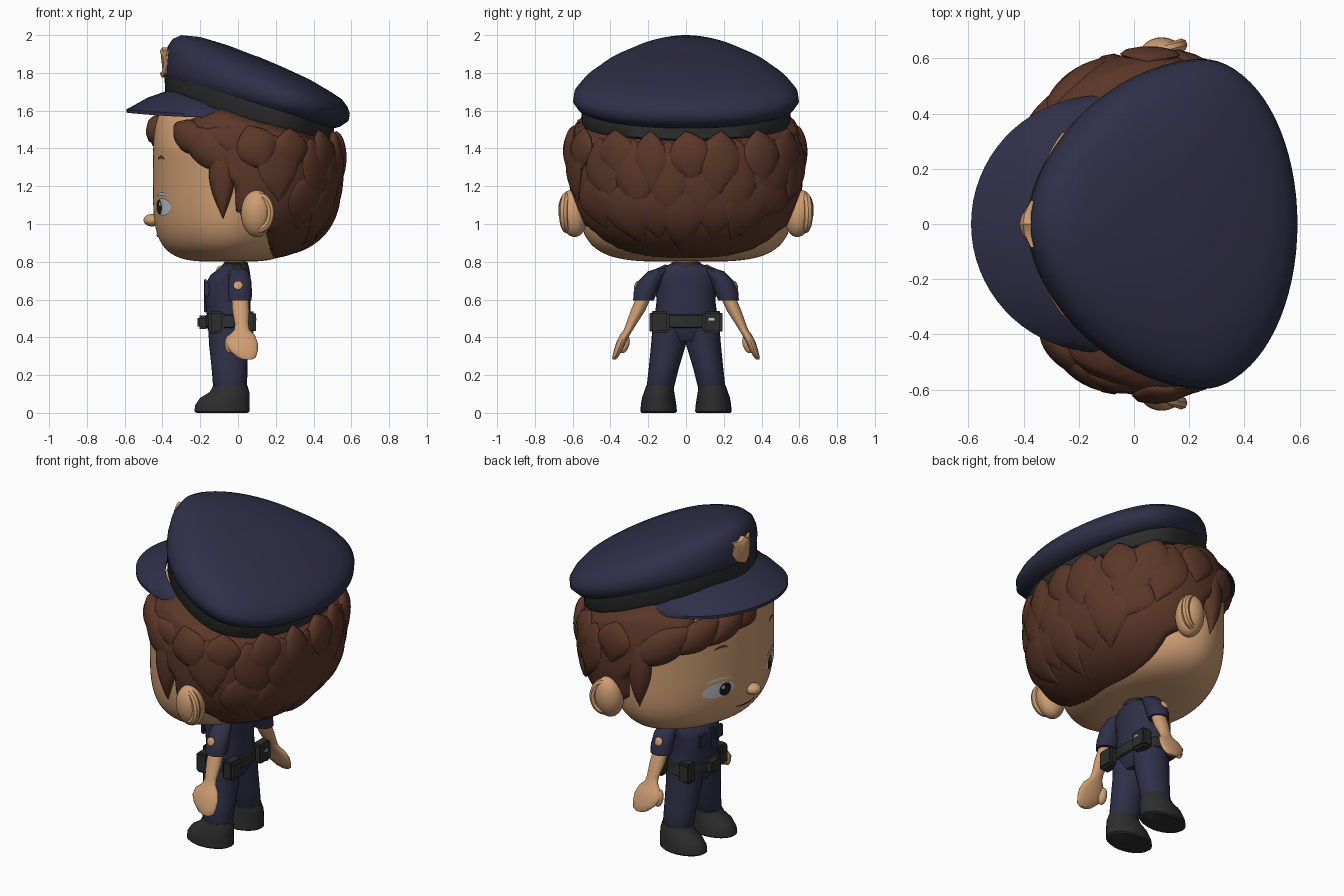
import bpy, bmesh, random
from math import sin, cos, pi, radians
from mathutils import Vector, Matrix

random.seed(4)
cube = bpy.data.objects.get("Cube")
if cube:
    bpy.data.objects.remove(cube)


def material(name, rgb):
    m = bpy.data.materials.new(name)
    m.use_nodes = True
    m.diffuse_color = (*rgb, 1)
    m.node_tree.nodes["Principled BSDF"].inputs["Base Color"].default_value = (*rgb, 1)
    return m


SKIN = material("skin", (0.62, 0.34, 0.17))
NAVY = material("navy cloth", (0.028, 0.029, 0.064))
HAIR = material("brown hair", (0.105, 0.038, 0.021))
BLACK = material("black leather", (0.025, 0.026, 0.025))
WHITE = material("eye white", (0.55, 0.58, 0.6))
DARK = material("pupil", (0.012, 0.012, 0.016))


def finish(name, bm, mat, angle=40):
    bmesh.ops.recalc_face_normals(bm, faces=bm.faces)
    mesh = bpy.data.meshes.new(name)
    bm.to_mesh(mesh)
    bm.free()
    mesh.materials.append(mat)
    ob = bpy.data.objects.new(name, mesh)
    bpy.context.collection.objects.link(ob)
    bpy.ops.object.select_all(action='DESELECT')
    ob.select_set(True)
    bpy.context.view_layer.objects.active = ob
    bpy.ops.object.shade_smooth_by_angle(angle=radians(angle))


def add_rings(bm, rings):
    """Bridge closed rings of points and cap both ends."""
    rows = [[bm.verts.new(p) for p in ring] for ring in rings]
    n = len(rows[0])
    for lo, hi in zip(rows, rows[1:]):
        for i in range(n):
            bm.faces.new((lo[i], lo[(i + 1) % n], hi[(i + 1) % n], hi[i]))
    bm.faces.new(rows[0])
    bm.faces.new(rows[-1])


def loft(name, sections, mat, n=32):
    """Sections are (x, y, z, radius x, radius y)."""
    bm = bmesh.new()
    add_rings(bm, [[(x + rx * cos(2 * pi * i / n), y + ry * sin(2 * pi * i / n), z)
                    for i in range(n)] for x, y, z, rx, ry in sections])
    finish(name, bm, mat)


def ball(name, loc, size, mat, rot=0):
    bm = bmesh.new()
    bmesh.ops.create_uvsphere(bm, u_segments=24, v_segments=14, radius=1)
    bm.transform(Matrix.Translation(loc) @ Matrix.Rotation(radians(rot), 4, 'X')
                 @ Matrix.Diagonal((*size, 1)))
    finish(name, bm, mat)


def box(name, loc, size, mat, bevel=0.012, rot=0):
    bm = bmesh.new()
    bmesh.ops.create_cube(bm, size=1)
    bm.transform(Matrix.Diagonal((*size, 1)))
    bmesh.ops.bevel(bm, geom=bm.edges[:], offset=bevel, segments=2, affect='EDGES')
    bm.transform(Matrix.Translation(loc) @ Matrix.Rotation(radians(rot), 4, 'X'))
    finish(name, bm, mat)


# Rounded head and hair volumes: centre x, centre z, radii, vertical and plan exponents
HEAD = (-0.05, 1.25, 0.40, 0.57, 0.45, 4, 1.82)
MANE = (0.05, 1.30, 0.485, 0.62, 0.49, 2.6, 2.15)


def surf(shape, a, z):
    cx, cz, rx, ry, rz, v, h = shape
    r = max(0, 1 - abs((z - cz) / rz) ** v) ** (1 / v)
    q = r / (abs(cos(a) / rx) ** h + abs(sin(a) / ry) ** h) ** (1 / h)
    return Vector((cx + q * cos(a), q * sin(a), z))


def volume(name, shape, mat, adjust):
    bm = bmesh.new()
    add_rings(bm, [[adjust(surf(shape, 2 * pi * i / 128, shape[1] + shape[4] * sin(pi * (j / 64 - 0.5))))
                    for i in range(128)] for j in range(1, 64)])
    finish(name, bm, mat, 60)


def clamp(t):
    return min(1, max(0, t))


def tuck(p):
    """Narrow the top of the head under the cap."""
    f = 1 - 0.28 * clamp((p.z - 1.4) / 0.18)
    return Vector((p.x * (f if p.x > 0 else 1), p.y * f, p.z))


def hairline(p):
    """Sink hair in front of the hairline or above the cap into the head."""
    x, y, z = p
    front = 0.13 - 0.18 * clamp((z - 0.96) / 0.1) - 0.30 * clamp((z - 1.2) / 0.25)
    inside = min(x - front, 1.6 - 0.29 * x - z, 1.66 + 0.3 * x - z)
    f = 0.78 + 0.22 * clamp(inside / 0.045)
    return Vector((0.03 + (x - 0.03) * f, y * f, z if z > 1 else z + 0.18 * (1 - f)))


volume("head", HEAD, SKIN, tuck)
volume("hair", MANE, HAIR, hairline)


def lock(bm, shape, a0, z0, a1, z1, w, th):
    """Flat pointed lock lying on a rounded volume."""
    a0, a1 = radians(a0), radians(a1)
    rings = []
    for i in range(17):
        t = i / 16
        a, z = a0 + (a1 - a0) * t, z0 + (z1 - z0) * t
        ta = surf(shape, a + 0.02, z) - surf(shape, a - 0.02, z)
        tz = surf(shape, a, z + 0.02) - surf(shape, a, z - 0.02)
        out = ta.cross(tz).normalized()
        side = out.cross(ta * (a1 - a0) + tz * (z1 - z0)).normalized()
        k = max(0.03, sin(pi * t ** 0.85))
        rings.append([surf(shape, a, z) + side * (w * k * cos(f)) + out * (th * k ** 0.6 * sin(f))
                      for f in [2 * pi * j / 10 for j in range(10)]])
    add_rings(bm, rings)


# Layered locks around the back, then swept fringe and sideburns
bm = bmesh.new()
for count, spread, top, tip, w, th in ((7, 58, 1.22, 0.83, 0.11, 0.018), (8, 76, 1.44, 0.95, 0.105, 0.026),
                                       (9, 90, 1.49, 1.12, 0.105, 0.034)):
    for i in range(count):
        u = 2 * i / (count - 1) - 1
        lift = 0.1 * random.random() + 0.12 * u * u
        lock(bm, MANE, spread * u, top + 0.03 * u * u, spread * u * 0.92 + random.uniform(-6, 6),
             tip + lift, w * random.uniform(0.95, 1.2), th * random.uniform(0.8, 1.25))
for a0, z0, a1, z1, w in ((182, 1.56, 160, 1.43, 0.08), (170, 1.55, 130, 1.38, 0.08),
                          (145, 1.52, 108, 1.36, 0.09), (125, 1.5, 82, 1.28, 0.10),
                          (232, 1.53, 262, 1.38, 0.085), (240, 1.5, 284, 1.27, 0.10),
                          (255, 1.49, 300, 1.34, 0.09),
                          (266, 1.45, 267, 1.03, 0.07), (94, 1.45, 93, 1.03, 0.07)):
    lock(bm, HEAD, a0, z0, a1, z1, w, 0.05)
finish("hair_locks", bm, HAIR, 60)


def face_patch(name, cy, cz, ry, rz, mat, lift=0.005, bow=0):
    """Thin oval plate following the face."""
    def point(k, f):
        dy = ry * k * cos(f)
        z = cz + rz * k * sin(f) + bow * (dy / ry) ** 2
        r = (1 - abs((z - HEAD[1]) / HEAD[4]) ** HEAD[5]) ** (1 / HEAD[5])
        x = HEAD[0] - HEAD[2] * r * (1 - abs((cy + dy) / (HEAD[3] * r)) ** HEAD[6]) ** (1 / HEAD[6])
        return Vector((x - lift, cy + dy, z))
    bm = bmesh.new()
    add_rings(bm, [[point(k, 2 * pi * i / 28) for i in range(28)] for k in (1, 0.75, 0.5, 0.25, 0.02)])
    finish(name, bm, mat)


# Face
for s, side in ((1, "one"), (-1, "two")):
    face_patch("eye_" + side, s * 0.25, 1.09, 0.1, 0.045, WHITE)
    face_patch("pupil_" + side, s * 0.215, 1.09, 0.038, 0.04, DARK, 0.008)
    face_patch("glint_" + side, s * 0.23, 1.105, 0.01, 0.011, WHITE, 0.009)
    face_patch("lid_line_" + side, s * 0.25, 1.16, 0.08, 0.008, WHITE, 0.004, -0.012)
    face_patch("eyebrow_" + side, s * 0.24, 1.355, 0.045, 0.008, HAIR, 0.006, -0.012)
    ball("ear_" + side, (0.10, s * 0.60, 1.055), (0.085, 0.075, 0.125), SKIN, s * -8)
    # Ear rim, flaring outward toward the back
    bm = bmesh.new()
    turns = [2 * pi * j / 8 for j in range(8)]
    add_rings(bm, [[(0.11 + (0.062 + 0.022 * cos(v)) * cos(u), s * (0.628 + 0.02 * cos(u) + 0.024 * sin(v)),
                     1.06 + (0.088 + 0.022 * cos(v)) * sin(u)) for v in turns]
                   for u in [radians(-90 + 12 * i) for i in range(22)]])
    finish("ear_rim_" + side, bm, SKIN)
face_patch("mouth", 0.03, 0.935, 0.09, 0.005, DARK, 0.005, 0.012)
ball("nose", (-0.455, 0, 1.02), (0.045, 0.045, 0.033), SKIN)


# Tilted cap: rings of (front x, front z, back x, back z, half width)
def cap_ring(xf, zf, xb, zb, hw, n=72):
    xc = xf + (xb - xf) * 0.65
    pts = []
    for i in range(n):
        c, s = cos(2 * pi * i / n), sin(2 * pi * i / n)
        if c > 0:
            x, y = xc + c * (xb - xc), hw * s
        else:
            x, y = xc - (-c) ** 1.12 * (xc - xf), hw * abs(s) ** 1.12 * (1 if s > 0 else -1)
        pts.append((x, y, zf + (zb - zf) * (x - xf) / (xb - xf)))
    return pts


def cap_part(name, sections, mat):
    bm = bmesh.new()
    add_rings(bm, [cap_ring(*s) for s in sections])
    finish(name, bm, mat, 50)


cap_part("cap_band", [(-0.37, 1.67, 0.49, 1.44, 0.54), (-0.385, 1.69, 0.505, 1.45, 0.55),
                      (-0.39, 1.79, 0.51, 1.53, 0.555)], BLACK)
cap_part("cap_crown", [(-0.375, 1.77, 0.50, 1.505, 0.53), (-0.38, 1.785, 0.54, 1.515, 0.57),
                       (-0.385, 1.84, 0.585, 1.545, 0.598), (-0.38, 1.89, 0.592, 1.585, 0.592),
                       (-0.372, 1.94, 0.58, 1.62, 0.555), (-0.345, 1.98, 0.55, 1.66, 0.49),
                       (-0.30, 2.0, 0.49, 1.70, 0.405), (-0.20, 1.99, 0.38, 1.765, 0.28),
                       (-0.05, 1.945, 0.25, 1.825, 0.14), (0.09, 1.89, 0.11, 1.885, 0.01)], NAVY)

# Visor: crescent swept from temple to temple
bm = bmesh.new()
rings = []
for i in range(41):
    f = radians(-105 + 5.25 * i)
    c, s = cos(f), sin(f)
    inner = Vector((-0.11 - 0.25 * c, 0.41 * s, 1.615 + 0.095 * c))
    outer = Vector((-0.12 - 0.47 * c, 0.465 * s, 1.582 + 0.025 * c * c))
    mid = (inner + outer) / 2 + Vector((0, 0, 0.012))
    down = Vector((0, 0, 0.022))
    rings.append([inner, mid, outer, outer - down * 0.8, mid - down, inner - down])
add_rings(bm, rings)
finish("cap_visor", bm, NAVY)

# Shield badge on the cap
bm = bmesh.new()
outline = [(0, 1.775), (0.06, 1.80), (0.085, 1.85), (0.07, 1.89), (0.085, 1.92), (0.035, 1.915), (0, 1.935)]
outline += [(-y, z) for y, z in outline[-2:0:-1]]
add_rings(bm, [[(x + y * y * 4, y * k, 1.855 + (z - 1.855) * k) for y, z in outline]
               for x, k in ((-0.37, 1), (-0.402, 1), (-0.414, 0.75))])
finish("cap_badge", bm, SKIN)

# Torso, collar and belt
loft("shirt", [(-0.05, 0, 0.38, 0.08, 0.13), (-0.05, 0, 0.44, 0.11, 0.172), (-0.05, 0, 0.52, 0.115, 0.165),
               (-0.055, 0, 0.60, 0.122, 0.155), (-0.055, 0, 0.68, 0.12, 0.17), (-0.04, 0, 0.73, 0.105, 0.175),
               (-0.02, 0, 0.765, 0.08, 0.14), (-0.015, 0, 0.79, 0.06, 0.08)], NAVY)
loft("collar", [(-0.012, 0, 0.77, 0.07, 0.085), (-0.012, 0, 0.80, 0.062, 0.075)], BLACK)
loft("neck", [(-0.012, 0, 0.78, 0.055, 0.065), (-0.012, 0, 0.84, 0.055, 0.065)], SKIN)
ball("open_neck", (-0.085, 0, 0.755), (0.03, 0.035, 0.025), SKIN)
loft("belt", [(-0.05, 0, 0.45, 0.118, 0.178), (-0.05, 0, 0.455, 0.124, 0.184),
              (-0.05, 0, 0.515, 0.122, 0.176), (-0.05, 0, 0.52, 0.116, 0.17)], BLACK)
box("belt_buckle", (-0.185, 0, 0.48), (0.06, 0.09, 0.07), BLACK)
box("shirt_placket", (-0.173, 0, 0.62), (0.012, 0.03, 0.18), NAVY, 0.004)
box("pouch_clasp", (0.096, 0.135, 0.495), (0.006, 0.03, 0.014), WHITE, 0.002)

# Paired body parts
for s, side in ((1, "one"), (-1, "two")):
    def paired(name, sections, mat):
        loft(name + "_" + side, [(x, s * y, z, rx, ry) for x, y, z, rx, ry in sections], mat, 24)
    paired("sleeve", [(0, 0.12, 0.765, 0.03, 0.03), (0.005, 0.15, 0.75, 0.05, 0.05), (0.01, 0.19, 0.70, 0.06, 0.06),
                      (0.01, 0.215, 0.64, 0.064, 0.062), (0.01, 0.225, 0.595, 0.062, 0.055)], NAVY)
    paired("arm", [(0.01, 0.22, 0.62, 0.045, 0.04), (0.015, 0.255, 0.54, 0.045, 0.038),
                   (0.02, 0.29, 0.47, 0.036, 0.028), (0.02, 0.305, 0.44, 0.04, 0.024),
                   (0.02, 0.325, 0.41, 0.07, 0.026), (0.02, 0.345, 0.37, 0.085, 0.025),
                   (0.03, 0.36, 0.33, 0.075, 0.022), (0.045, 0.375, 0.295, 0.05, 0.016),
                   (0.05, 0.38, 0.282, 0.025, 0.008)], SKIN)
    ball("thumb_" + side, (-0.045, s * 0.325, 0.365), (0.025, 0.025, 0.05), SKIN, s * 15)
    ball("sleeve_patch_" + side, (0.0, s * 0.264, 0.675), (0.025, 0.009, 0.025), SKIN, s * 20)
    box("epaulette_" + side, (-0.005, s * 0.135, 0.765), (0.05, 0.08, 0.016), BLACK, 0.005, s * -25)
    box("chest_pocket_" + side, (-0.165, s * 0.075, 0.655), (0.025, 0.07, 0.075), NAVY, 0.006)
    paired("trouser_leg", [(-0.05, 0.085, 0.46, 0.108, 0.092), (-0.05, 0.093, 0.36, 0.103, 0.092),
                           (-0.045, 0.117, 0.24, 0.095, 0.08), (-0.042, 0.135, 0.14, 0.09, 0.073),
                           (-0.042, 0.137, 0.125, 0.08, 0.068)], NAVY)
    paired("shoe", [(-0.085, 0.145, 0.0, 0.135, 0.09), (-0.085, 0.145, 0.008, 0.146, 0.097),
                    (-0.083, 0.145, 0.04, 0.144, 0.094), (-0.07, 0.145, 0.08, 0.13, 0.088),
                    (-0.045, 0.142, 0.11, 0.105, 0.08), (-0.04, 0.138, 0.145, 0.09, 0.072)], BLACK)
    box("back_pouch_" + side, (0.06, s * 0.14, 0.48), (0.07, 0.105, 0.115), BLACK)
    box("side_pouch_" + side, (-0.115, s * 0.155, 0.48), (0.08, 0.07, 0.12), BLACK)
